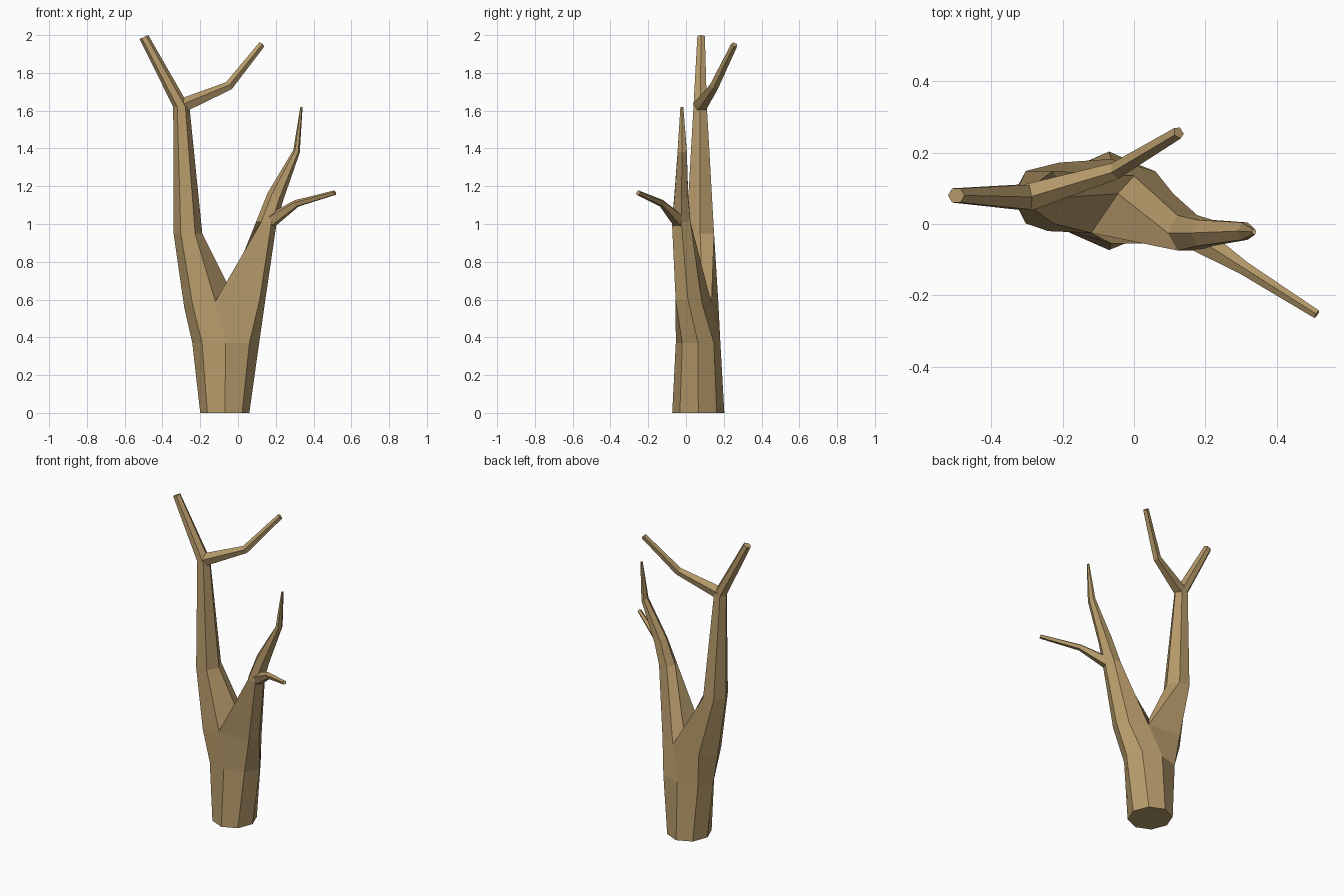
import bpy, bmesh, math
from mathutils import Vector

if "Cube" in bpy.data.objects:
    bpy.data.objects.remove(bpy.data.objects["Cube"])

bark = bpy.data.materials.new("tan bark")
bark.diffuse_color = (0.47, 0.325, 0.145, 1)
bark.use_nodes = True
bark.node_tree.nodes["Principled BSDF"].inputs["Base Color"].default_value = bark.diffuse_color


def ring(bm, c, rx, ry, n, tilt=0.0):
    """Horizontal ellipse of n points from the -x side, counterclockwise; tilt = rise per x."""
    out = []
    for i in range(n):
        a = math.pi + 2 * math.pi * i / n
        dx = rx * math.cos(a)
        out.append(bm.verts.new((c[0] + dx, c[1] + ry * math.sin(a), c[2] + tilt * dx)))
    return out


def bridge(bm, a, b):
    n = len(a)
    for i in range(n):
        j = (i + 1) % n
        bm.faces.new((a[i], a[j], b[j], b[i]))


def loft(bm, rings):
    for a, b in zip(rings, rings[1:]):
        bridge(bm, a, b)
    bm.faces.new(rings[-1])


def finish(bm, name):
    bmesh.ops.recalc_face_normals(bm, faces=bm.faces)
    me = bpy.data.meshes.new(name)
    bm.to_mesh(me)
    bm.free()
    me.materials.append(bark)
    bpy.context.collection.objects.link(bpy.data.objects.new(name, me))


def side_branch(name, path, radii, n=5):
    """Tapered tube whose sections follow the path."""
    bm = bmesh.new()
    pts = [Vector(p) for p in path]
    rings = []
    for i, p in enumerate(pts):
        d = (pts[min(i + 1, len(pts) - 1)] - pts[max(i - 1, 0)]).normalized()
        u = d.cross(Vector((0, 0, 1))).normalized()
        v = u.cross(d)
        rings.append([bm.verts.new(p + radii[i] * (u * math.cos(t) + v * math.sin(t)))
                      for t in (2 * math.pi * k / n + math.pi / 2 for k in range(n))])
    bm.faces.new(rings[0])
    loft(bm, rings)
    finish(bm, name)


# Trunk: eight-sided, splitting at a saddle into two six-sided limbs
bm = bmesh.new()
base = ring(bm, (-0.07, 0.065, 0), 0.13, 0.138, 8)
waist = ring(bm, (-0.065, 0.064, 0.37), 0.177, 0.118, 8)
fork = [bm.verts.new(p) for p in (
    (-0.285, 0.08, 0.56), (-0.24, -0.02, 0.57), (-0.12, -0.025, 0.59), (0.115, -0.055, 0.6),
    (0.145, 0.01, 0.6), (0.11, 0.085, 0.58), (0.0, 0.135, 0.58), (-0.21, 0.172, 0.57))]
saddle = bm.verts.new((-0.045, 0.085, 0.66))
bm.faces.new(base)
bridge(bm, base, waist)
bridge(bm, waist, fork)
L2, L1, F, R1, R2, R3, K, L3 = fork

# Left limb and its top fork
loft(bm, [[L2, L1, F, saddle, K, L3],
          ring(bm, (-0.265, 0.075, 0.95), 0.076, 0.085, 6),
          ring(bm, (-0.3, 0.075, 1.62), 0.043, 0.041, 6),
          ring(bm, (-0.498, 0.08, 1.99), 0.023, 0.023, 6, 0.45)])

# Right limb
loft(bm, [[saddle, F, R1, R2, R3, K],
          ring(bm, (0.15, -0.025, 1.01), 0.055, 0.057, 6),
          ring(bm, (0.2, -0.025, 1.15), 0.042, 0.042, 6, -0.4),
          ring(bm, (0.31, -0.02, 1.385), 0.017, 0.028, 6, -0.4),
          ring(bm, (0.336, -0.022, 1.62), 0.006, 0.009, 6)])
finish(bm, "trunk")

# Thin side branches
side_branch("upper_branch", [(-0.295, 0.075, 1.625), (-0.05, 0.15, 1.73), (0.125, 0.256, 1.95)],
            [0.04, 0.025, 0.018])
side_branch("lower_branch", [(0.17, -0.035, 1.015), (0.31, -0.125, 1.108), (0.512, -0.253, 1.165)],
            [0.04, 0.02, 0.013])
